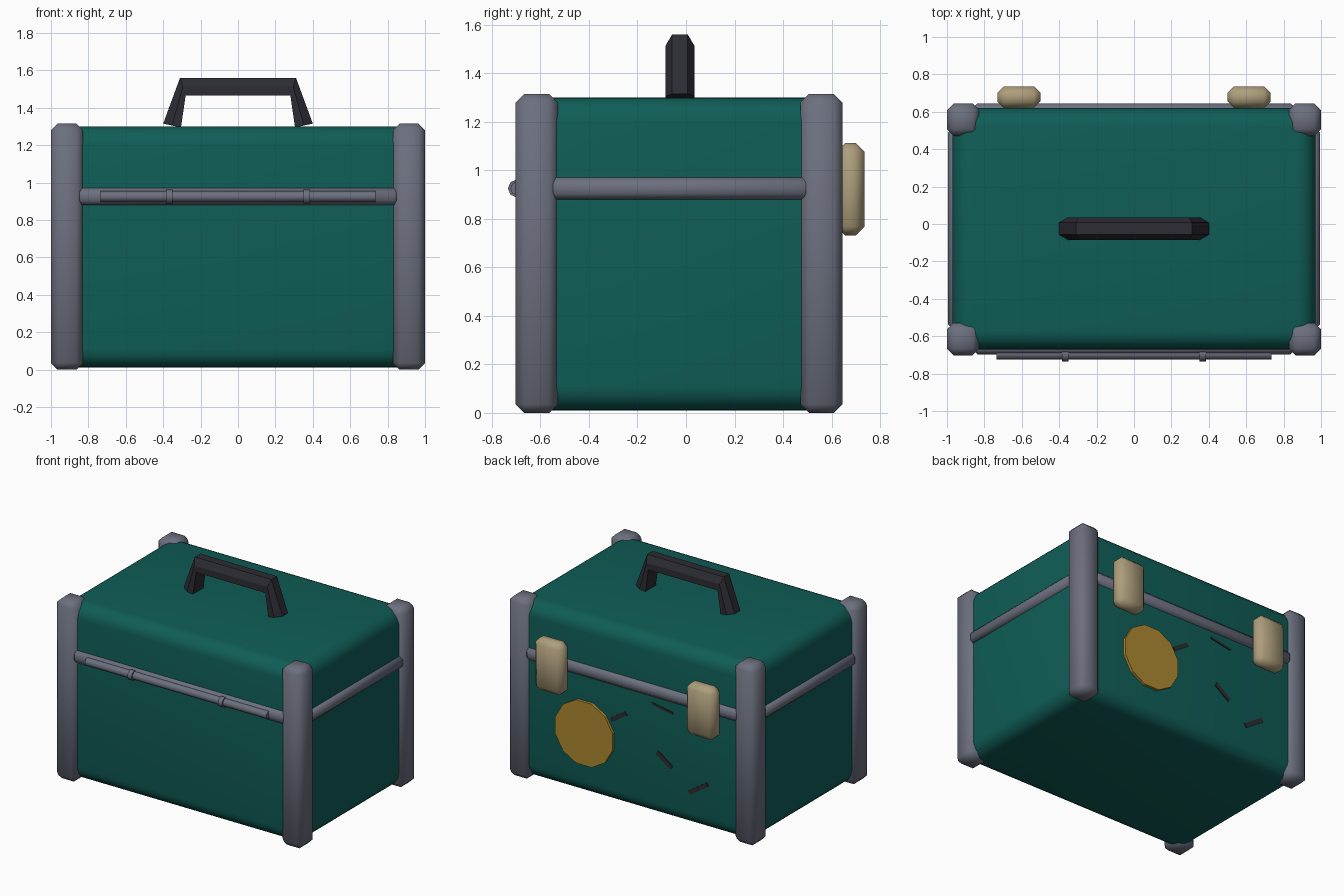
import bpy, bmesh, math
from mathutils import Vector

cube = bpy.data.objects.get("Cube")
if cube:
    bpy.data.objects.remove(cube, do_unlink=True)


def material(name, r, g, b):
    m = bpy.data.materials.new(name)
    m.use_nodes = True
    m.diffuse_color = (r, g, b, 1)
    m.node_tree.nodes["Principled BSDF"].inputs["Base Color"].default_value = (r, g, b, 1)
    return m


TEAL = material("teal_case", 0.005, 0.11, 0.095)
STEEL = material("grey_metal", 0.15, 0.16, 0.21)
BLACK = material("black_plastic", 0.025, 0.025, 0.034)
BEIGE = material("beige_latch", 0.42, 0.34, 0.2)
GOLD = material("gold_sticker", 0.42, 0.25, 0.03)

MID_Y = -0.025          # centre line of the case
BACK = 0.62             # back wall of the case


def finish(bm, name, mat, smooth=None):
    bmesh.ops.recalc_face_normals(bm, faces=bm.faces)
    mesh = bpy.data.meshes.new(name)
    bm.to_mesh(mesh)
    bm.free()
    mesh.materials.append(mat)
    ob = bpy.data.objects.new(name, mesh)
    bpy.context.collection.objects.link(ob)
    if smooth:
        bpy.ops.object.select_all(action="DESELECT")
        ob.select_set(True)
        bpy.context.view_layer.objects.active = ob
        bpy.ops.object.shade_smooth_by_angle(angle=math.radians(smooth))
    return ob


def box(name, mat, centre, size, bevel=0, segments=1, smooth=None):
    bm = bmesh.new()
    bmesh.ops.create_cube(bm, size=1)
    bmesh.ops.scale(bm, vec=size, verts=bm.verts)
    if bevel:
        bmesh.ops.bevel(bm, geom=bm.edges[:], offset=bevel, segments=segments,
                        profile=0.5, affect="EDGES")
    ob = finish(bm, name, mat, smooth)
    ob.location = centre
    return ob


def cylinder(name, mat, centre, radius, length, sides, rotation):
    bm = bmesh.new()
    bmesh.ops.create_cone(bm, cap_ends=True, segments=sides, radius1=radius,
                          radius2=radius, depth=length)
    ob = finish(bm, name, mat, 50 if sides < 10 else None)
    ob.location = centre
    ob.rotation_euler = rotation
    return ob


# Case body with rounded edges
box("case_body", TEAL, (0, MID_Y, 0.655), (1.94, 1.29, 1.29), 0.1, 5, 40)

# Corner posts
for sx, side in ((1, "left"), (-1, "right")):
    for y, end in ((-0.615, "front"), (0.558, "back")):
        box(f"{end}_{side}_post", STEEL, (sx * 0.914, y, 0.657),
            (0.172, 0.174, 1.315), 0.036, 1, 50)

# Seam bars between lid and base
for sx, side in ((1, "left"), (-1, "right")):
    box(f"{side}_seam_bar", STEEL, (sx * 0.965, MID_Y, 0.925),
        (0.06, 1.07, 0.09), 0.024, 1, 50)
for y, end in ((-0.667, "front"), (BACK - 0.005, "back")):
    box(f"{end}_seam_bar", STEEL, (0, y, 0.925), (1.72, 0.06, 0.09), 0.024, 1, 50)

# Hinge rod with two collars
ALONG_X = (0, math.pi / 2, 0)
cylinder("hinge_rod", STEEL, (0, -0.695, 0.925), 0.029, 1.47, 8, ALONG_X)
for x in (-0.367, 0.367):
    cylinder("hinge_collar", STEEL, (x, -0.697, 0.925), 0.037, 0.034, 8, ALONG_X)

# Latches on the back
for x in (-0.615, 0.615):
    box("latch", BEIGE, (x, 0.678, 0.922), (0.232, 0.116, 0.38), 0.036, 1, 50)

# Carry handle: chamfered section lofted along outer and inner outlines
outer = [(-0.40, 1.315), (-0.31, 1.56), (0.31, 1.56), (0.40, 1.315)]
inner = [(-0.305, 1.295), (-0.28, 1.465), (0.28, 1.465), (0.305, 1.295)]
bm = bmesh.new()
rings = []
for o, i in zip(outer, inner):
    o, i = Vector((o[0], 0, o[1])), Vector((i[0], 0, i[1]))
    section = [(0, 0.032), (0.5, 0.06), (1, 0.06)]
    section += [(t, -w) for t, w in reversed(section)]
    rings.append([bm.verts.new(o.lerp(i, t) + Vector((0, MID_Y + w, 0)))
                  for t, w in section])
for a, b in zip(rings, rings[1:]):
    for k in range(len(a)):
        n = (k + 1) % len(a)
        bm.faces.new((a[k], a[n], b[n], b[k]))
bm.faces.new(rings[0])
bm.faces.new(rings[-1])
finish(bm, "carry_handle", BLACK)

# Round sticker on the back
cylinder("round_sticker", GOLD, (0.38, BACK + 0.008, 0.47), 0.24, 0.024, 12,
         (math.pi / 2, math.radians(15), 0))

# Scratch marks on the back, each from one end to the other
scratches = [((0.17, 0.62), (0.05, 0.70), 0.03), ((-0.16, 0.83), (-0.33, 0.80), 0.016),
             ((-0.20, 0.485), (-0.32, 0.40), 0.032), ((-0.46, 0.255), (-0.61, 0.355), 0.032)]
for (x1, z1), (x2, z2), width in scratches:
    dx, dz = x2 - x1, z2 - z1
    mark = box("scratch_mark", BLACK, ((x1 + x2) / 2, BACK + 0.002, (z1 + z2) / 2),
               (math.hypot(dx, dz), 0.009, width))
    mark.rotation_euler = (0, -math.atan2(dz, dx), 0)
